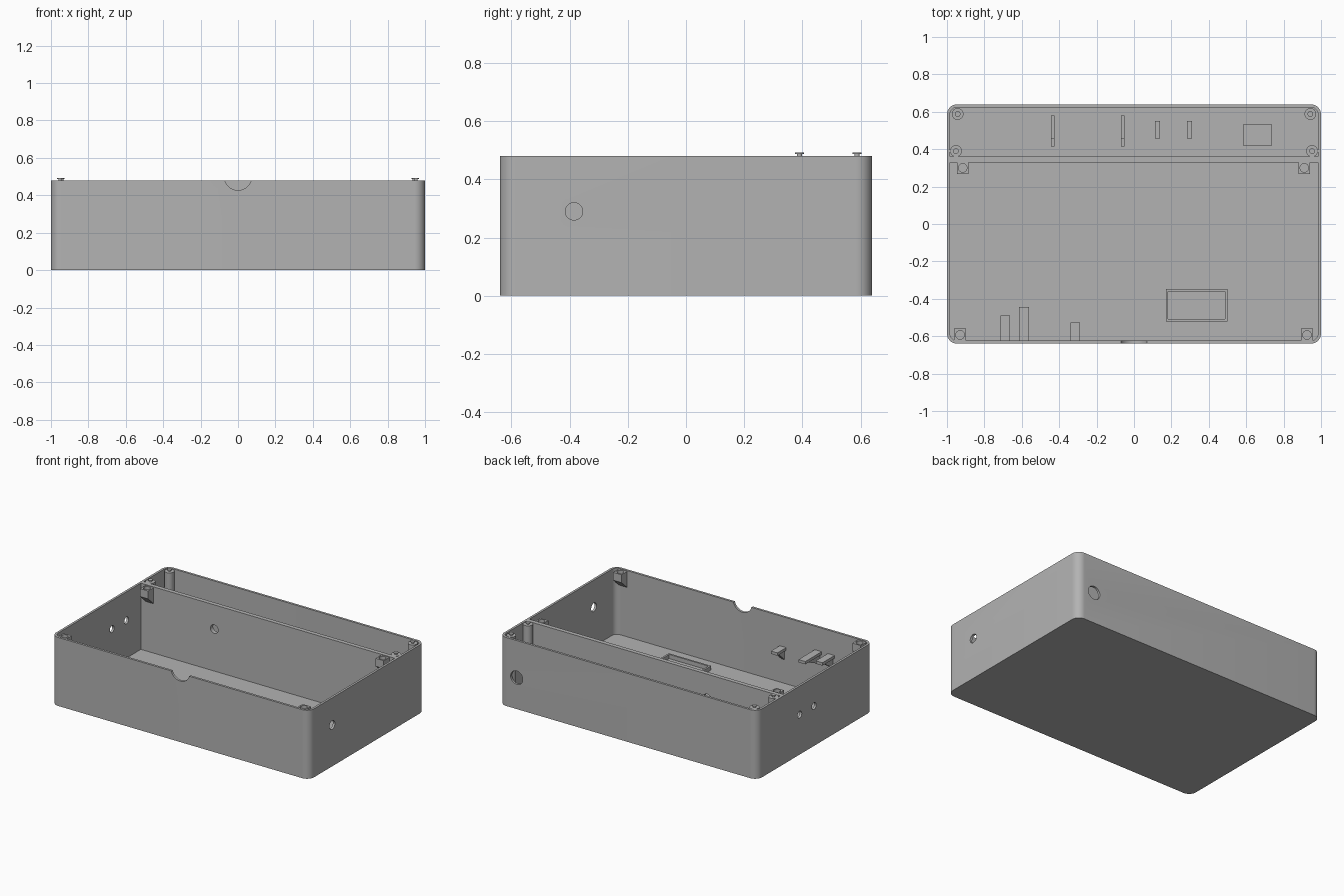
import bpy
import bmesh
import math
from mathutils import Matrix, Vector

cube = bpy.data.objects.get("Cube")
if cube:
    bpy.data.objects.remove(cube, do_unlink=True)

# Plain grey plastic
GREY = (0.45, 0.45, 0.45, 1)
mat = bpy.data.materials.new("grey plastic")
mat.use_nodes = True
mat.diffuse_color = GREY
mat.node_tree.nodes["Principled BSDF"].inputs["Base Color"].default_value = GREY

HX, HY, TOP = 1.0, 0.64, 0.48
WALL, FLOOR, RADIUS = 0.016, 0.016, 0.055
IX, IY = HX - WALL, HY - WALL
DIV_FRONT, DIV_BACK = 0.33, 0.36


def finish(name, bm):
    bmesh.ops.recalc_face_normals(bm, faces=bm.faces)
    mesh = bpy.data.meshes.new(name)
    bm.to_mesh(mesh)
    bm.free()
    mesh.materials.append(mat)
    obj = bpy.data.objects.new(name, mesh)
    bpy.context.collection.objects.link(obj)
    return obj


def prism(name, points, direction):
    """Extrude a closed outline of 3D points along a direction."""
    bm = bmesh.new()
    face = bm.faces.new([bm.verts.new(p) for p in points])
    ext = bmesh.ops.extrude_face_region(bm, geom=[face])
    verts = [v for v in ext["geom"] if isinstance(v, bmesh.types.BMVert)]
    bmesh.ops.translate(bm, verts=verts, vec=Vector(direction))
    return finish(name, bm)


def box(name, x0, x1, y0, y1, z0, z1):
    return prism(name, [(x0, y0, z0), (x1, y0, z0), (x1, y1, z0), (x0, y1, z0)],
                 (0, 0, z1 - z0))


def cylinder(name, center, radius, depth, axis="Z", segments=32):
    bm = bmesh.new()
    turn = {"X": Matrix.Rotation(math.pi / 2, 4, "Y"),
            "Y": Matrix.Rotation(math.pi / 2, 4, "X"),
            "Z": Matrix.Identity(4)}[axis]
    bmesh.ops.create_cone(bm, cap_ends=True, segments=segments, radius1=radius,
                          radius2=radius, depth=depth,
                          matrix=Matrix.Translation(center) @ turn)
    return finish(name, bm)


def rounded_box(name, hx, hy, r, z0, z1, steps=10):
    points = []
    for i, (sx, sy) in enumerate([(1, 1), (-1, 1), (-1, -1), (1, -1)]):
        for k in range(steps + 1):
            a = math.pi / 2 * (i + k / steps)
            points.append((sx * (hx - r) + r * math.cos(a),
                           sy * (hy - r) + r * math.sin(a), z0))
    return prism(name, points, (0, 0, z1 - z0))


def cut(obj, cutter):
    cutter.hide_render = True
    mod = obj.modifiers.new("cut", "BOOLEAN")
    mod.operation, mod.solver, mod.object = "DIFFERENCE", "EXACT", cutter
    bpy.context.view_layer.objects.active = obj
    bpy.ops.object.modifier_apply(modifier=mod.name)
    bpy.data.objects.remove(cutter, do_unlink=True)


def smooth(obj):
    bpy.ops.object.select_all(action="DESELECT")
    obj.select_set(True)
    bpy.context.view_layer.objects.active = obj
    bpy.ops.object.shade_smooth_by_angle(angle=math.radians(35))


# Open tray with rounded corners
tray = rounded_box("tray", HX, HY, RADIUS, 0, TOP)
cut(tray, rounded_box("cavity", IX, IY, RADIUS - WALL, FLOOR, TOP + 0.1))

# Finger notch in the front, cable holes in the sides and back
cut(tray, cylinder("notch", (0, -HY, 0.50), 0.073, 0.1, "Y"))
cut(tray, cylinder("right_hole", (HX, -0.385, 0.29), 0.03, 0.1, "X"))
cut(tray, cylinder("back_hole", (0.865, HY, 0.22), 0.047, 0.1, "Y"))
for y in (0.01, 0.17):
    cut(tray, cylinder("left_hole", (-HX, y, 0.28), 0.024, 0.1, "X"))
smooth(tray)

# Divider between the two compartments
divider = box("divider", -IX - 0.004, IX + 0.004, DIV_FRONT, DIV_BACK, FLOOR - 0.004, TOP)
cut(divider, cylinder("cable_hole", (-0.415, DIV_FRONT, 0.31), 0.03, 0.2, "Y"))
smooth(divider)

# Round posts with small flanged pins in the back compartment
for side, s in (("right", -1), ("left", 1)):
    for place, x, y in (("back", 0.943, 0.588), ("inner", 0.952, 0.39)):
        label = f"{side}_{place}"
        smooth(cylinder(f"{label}_post", (s * x, y, 0.245), 0.031, 0.466))
        smooth(cylinder(f"{label}_pin", (s * x, y, 0.479), 0.009, 0.018))
        smooth(cylinder(f"{label}_pin_cap", (s * x, y, 0.489), 0.015, 0.005))


# Screw brackets with tapered undersides in the front compartment
def screw_bracket(name, x0, x1, wall_y, tip_y):
    profile = [(wall_y, 0.475), (tip_y, 0.475), (tip_y, 0.42), (wall_y, 0.36)]
    obj = prism(name, [(x0, y, z) for y, z in profile], (x1 - x0, 0, 0))
    cut(obj, cylinder("screw_hole", ((x0 + x1) / 2, (wall_y + tip_y) / 2, 0.47),
                      0.023, 0.1, segments=24))
    smooth(obj)


screw_bracket("front_right_bracket", -0.962, -0.898, -IY - 0.002, -0.56)
screw_bracket("front_left_bracket", 0.893, 0.957, -IY - 0.002, -0.56)
screw_bracket("middle_right_bracket", -0.947, -0.885, DIV_FRONT + 0.002, 0.268)
screw_bracket("middle_left_bracket", 0.88, 0.942, DIV_FRONT + 0.002, 0.268)

# Small shelves with gussets on the inside of the front wall
for i, (x0, x1, tip, z) in enumerate([(-0.715, -0.663, -0.49, 0.315),
                                      (-0.615, -0.562, -0.443, 0.315),
                                      (-0.34, -0.29, -0.527, 0.27)]):
    back = -IY - 0.002
    box(f"shelf_{i + 1}", x0, x1, back, tip, z - 0.02, z)
    mid = (x0 + x1) / 2 - 0.012
    prism(f"shelf_gusset_{i + 1}", [(mid, back, z - 0.015), (mid, tip - 0.02, z - 0.015),
                                    (mid, back, z - 0.09)], (0.024, 0, 0))

# Raised frame on the floor
frame = box("floor_frame", 0.17, 0.50, -0.522, -0.348, FLOOR - 0.004, 0.045)
cut(frame, box("frame_opening", 0.183, 0.487, -0.509, -0.361, FLOOR, 0.1))

# Board supports on the floor of the back compartment
for i, x in enumerate((-0.435, -0.06)):
    box(f"board_rail_{i + 1}", x - 0.01, x + 0.01, 0.46, 0.58, FLOOR - 0.004, 0.07)
    box(f"board_stop_{i + 1}", x - 0.01, x + 0.01, 0.415, 0.46, FLOOR - 0.004, 0.11)
for i, x in enumerate((0.125, 0.297)):
    box(f"board_rib_{i + 1}", x - 0.014, x + 0.014, 0.456, 0.552, FLOOR - 0.004, 0.07)
box("support_block", 0.582, 0.738, 0.42, 0.532, FLOOR - 0.004, 0.07)
